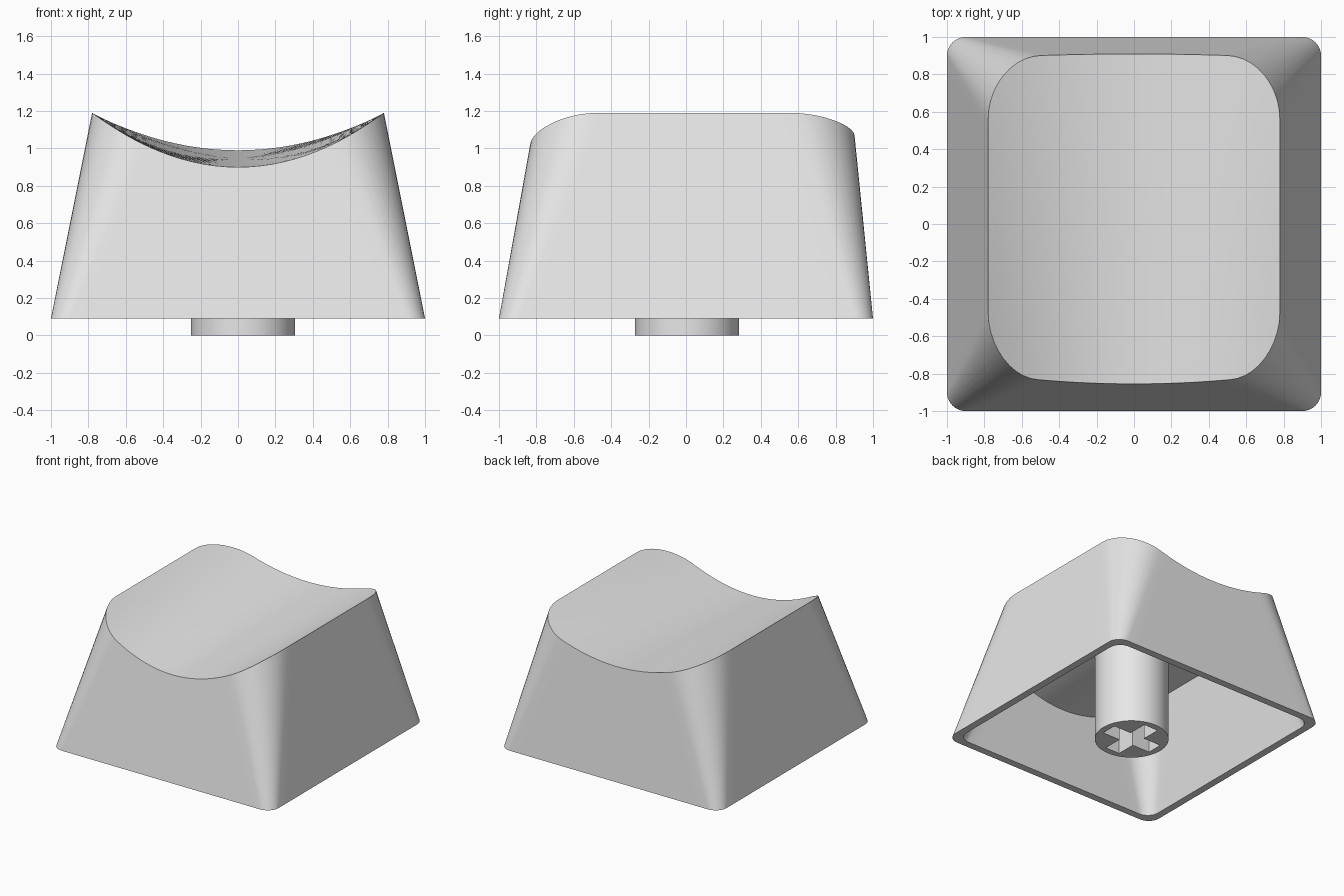
import bpy, bmesh, math
from mathutils import Vector

if "Cube" in bpy.data.objects:
    bpy.data.objects.remove(bpy.data.objects["Cube"], do_unlink=True)

BASE_Z, RIM_Z = 0.09, 1.19      # skirt bottom and highest edge
STEM = Vector((0.027, 0.005, 0))

grey = bpy.data.materials.new("light grey plastic")
grey.use_nodes = True
grey.diffuse_color = (0.8, 0.8, 0.8, 1)
grey.node_tree.nodes["Principled BSDF"].inputs["Base Color"].default_value = grey.diffuse_color


def dish(x, y):
    """Height of the scooped top, deeper towards the front."""
    depth = 0.29 - 0.09 * (y + 0.855) / 1.765
    return RIM_Z - depth * (1 - (x / 0.78) ** 2)


def rounded_rect(hx, front, back, r, z, corner=10, side=18):
    """Closed outline with evenly divided corners and sides."""
    corners = [(hx - r, back - r), (r - hx, back - r), (r - hx, front + r), (hx - r, front + r)]
    pts = []
    for i, (cx, cy) in enumerate(corners):
        arc = [Vector((cx + r * math.cos(a), cy + r * math.sin(a), z))
               for a in (math.pi / 2 * (i + k / corner) for k in range(corner + 1))]
        nx, ny = corners[(i + 1) % 4]
        a = math.pi / 2 * (i + 1)
        end = Vector((nx + r * math.cos(a), ny + r * math.sin(a), z))
        pts += arc + [arc[-1].lerp(end, k / side) for k in range(1, side)]
    return pts


def bridge(bm, a, b):
    n = len(a)
    for i in range(n):
        j = (i + 1) % n
        bm.faces.new((a[i], a[j], b[j], b[i]))


def shell(bm, inset, drop):
    """Tapered walls closed by a dished surface; returns the bottom ring."""
    low = rounded_rect(1 - inset, inset - 1, 1 - inset, 0.1, BASE_Z)
    high = rounded_rect(0.78 - inset, inset - 0.803, 0.889 - inset, 0.33, RIM_Z)
    edge = []
    for p, q in zip(low, high):
        t = 1.0
        for _ in range(15):
            v = p.lerp(q, t)
            t = (dish(v.x, v.y) - drop - BASE_Z) / (RIM_Z - BASE_Z)
        edge.append(p.lerp(q, t))
    bottom = [bm.verts.new(p) for p in low]
    ring = [bm.verts.new(p) for p in edge]
    bridge(bm, bottom, ring)
    # concentric rings follow the scoop to the middle
    steps = 12
    for k in range(steps - 1, 0, -1):
        s = k / steps
        inner = [bm.verts.new((p.x * s, p.y * s, dish(p.x * s, p.y * s) - drop)) for p in edge]
        bridge(bm, ring, inner)
        ring = inner
    mid = bm.verts.new((0, 0, dish(0, 0) - drop))
    for i in range(len(ring)):
        bm.faces.new((ring[i], ring[(i + 1) % len(ring)], mid))
    return bottom


def finish(name, bm):
    bmesh.ops.recalc_face_normals(bm, faces=bm.faces)
    mesh = bpy.data.meshes.new(name)
    bm.to_mesh(mesh)
    bm.free()
    mesh.materials.append(grey)
    ob = bpy.data.objects.new(name, mesh)
    bpy.context.collection.objects.link(ob)
    return ob


def activate(ob):
    bpy.ops.object.select_all(action='DESELECT')
    ob.select_set(True)
    bpy.context.view_layer.objects.active = ob


# hollow cap: outer skin, inner skin and the flat rim between them
bm = bmesh.new()
bridge(bm, shell(bm, 0, 0), shell(bm, 0.06, 0.26))
cap = finish("key_cap", bm)

# round stem that runs up into the cap
bm = bmesh.new()
bmesh.ops.create_cone(bm, cap_ends=True, segments=64, radius1=0.278, radius2=0.278, depth=0.8)
bmesh.ops.translate(bm, verts=bm.verts, vec=STEM + Vector((0, 0, 0.4)))
stem = finish("stem", bm)

# cross-shaped socket cut into the stem
bm = bmesh.new()
w, a = 0.065, 0.225
cross = []
for i in range(4):
    c, s = round(math.cos(i * math.pi / 2)), round(math.sin(i * math.pi / 2))
    for x, y in ((a, -w), (a, w), (w, w)):
        cross.append(bm.verts.new((x * c - y * s + STEM.x, x * s + y * c + STEM.y, -0.1)))
face = bm.faces.new(cross)
top = bmesh.ops.extrude_face_region(bm, geom=[face])["geom"]
bmesh.ops.translate(bm, verts=[g for g in top if isinstance(g, bmesh.types.BMVert)], vec=(0, 0, 0.55))
cutter = finish("socket_cutter", bm)
cutter.hide_render = True

cut = stem.modifiers.new("socket", 'BOOLEAN')
cut.operation, cut.solver, cut.object = 'DIFFERENCE', 'EXACT', cutter
activate(stem)
bpy.ops.object.modifier_apply(modifier=cut.name)
bpy.data.objects.remove(cutter, do_unlink=True)

for ob in (cap, stem):
    activate(ob)
    bpy.ops.object.shade_smooth_by_angle(angle=math.radians(30))
